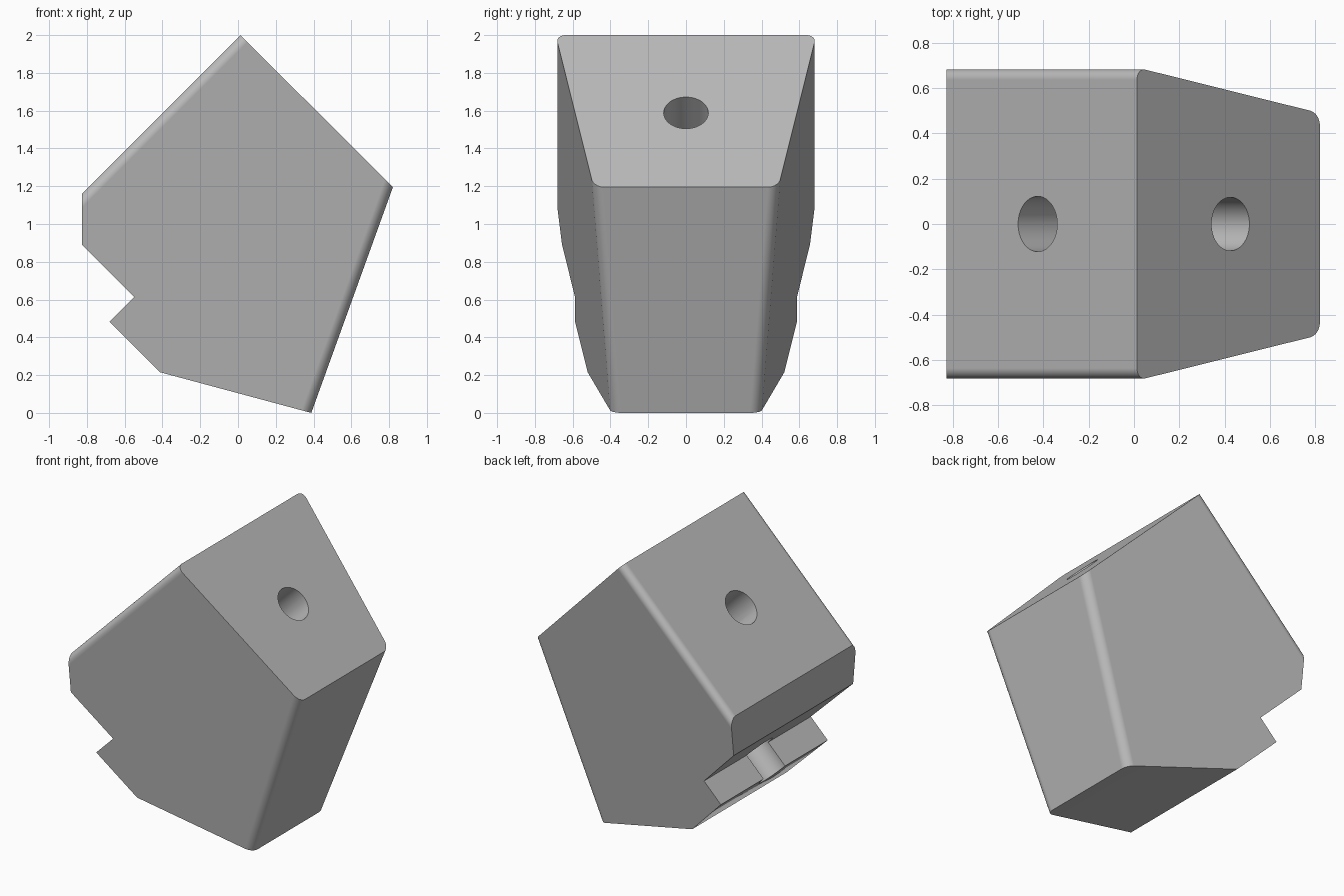
import bpy, bmesh, math
from mathutils import Vector

cube = bpy.data.objects.get("Cube")
if cube:
    bpy.data.objects.remove(cube, do_unlink=True)

grey = bpy.data.materials.new("plain grey")
grey.use_nodes = True
colour = (0.5, 0.5, 0.5, 1)
grey.diffuse_color = colour
grey.node_tree.nodes["Principled BSDF"].inputs["Base Color"].default_value = colour

# Side outline (x, z), clockwise from the top ridge
outline = [(0.013, 2.0), (0.82, 1.195), (0.388, 0.0), (-0.412, 0.215),
           (-0.68, 0.483), (-0.55, 0.613), (-0.827, 0.89), (-0.827, 1.16)]
ridge = Vector((0.013, 0, 2))
down_right = Vector((1, 0, -1)).normalized()
down_left = Vector((-1, 0, -1)).normalized()


def half_width(x, z):
    """The sides draft inward with depth below the upper left face."""
    depth = (Vector((x, 0, z)) - ridge).dot(down_right)
    return 0.69 - math.tan(math.radians(10)) * depth


def make_block():
    bm = bmesh.new()
    front = [bm.verts.new((x, -half_width(x, z), z)) for x, z in outline]
    back = [bm.verts.new((x, half_width(x, z), z)) for x, z in outline]
    count = len(outline)
    bm.faces.new(front)
    bm.faces.new(back[::-1])
    for i in range(count):
        j = (i + 1) % count
        bm.faces.new((front[i], back[i], back[j], front[j]))
    bmesh.ops.recalc_face_normals(bm, faces=bm.faces[:])
    # Round the long side edges of the upper left face and the right face
    rounded = [bm.edges.get((ring[i], ring[j]))
               for ring in (front, back) for i, j in ((count - 1, 0), (1, 2))]
    bmesh.ops.bevel(bm, geom=rounded, offset=0.054, offset_type='OFFSET',
                    segments=8, profile=0.5, affect='EDGES')
    mesh = bpy.data.meshes.new("angled_block")
    bm.to_mesh(mesh)
    bm.free()
    obj = bpy.data.objects.new("angled_block", mesh)
    bpy.context.collection.objects.link(obj)
    mesh.materials.append(grey)
    return obj


def drill(obj, start, direction, radius, depth):
    """Cut a round hole from just outside start to the given depth."""
    lead = 0.2
    middle = start + direction * (depth - lead) / 2
    bpy.ops.mesh.primitive_cylinder_add(
        vertices=64, radius=radius, depth=depth + lead, location=middle,
        rotation=direction.to_track_quat('Z', 'Y').to_euler())
    cutter = bpy.context.object
    cutter.name = "hole_cutter"
    cutter.hide_render = True
    cutter.data.materials.append(grey)
    mod = obj.modifiers.new("hole", 'BOOLEAN')
    mod.operation = 'DIFFERENCE'
    mod.solver = 'EXACT'
    mod.object = cutter
    bpy.ops.object.select_all(action='DESELECT')
    obj.select_set(True)
    bpy.context.view_layer.objects.active = obj
    bpy.ops.object.modifier_apply(modifier=mod.name)
    bpy.data.objects.remove(cutter, do_unlink=True)


block = make_block()

# Through hole from the upper right face, leaving a half groove in the step
drill(block, Vector((0.424, 0, 1.587)), down_left, 0.118, 1.8)
# Blind hole from the upper left face, meeting the through hole
drill(block, Vector((-0.425, 0, 1.562)), down_right, 0.122, 0.59)

bpy.ops.object.shade_smooth_by_angle(angle=math.radians(30))
weighted = block.modifiers.new("flat_faces", 'WEIGHTED_NORMAL')
weighted.keep_sharp = True
